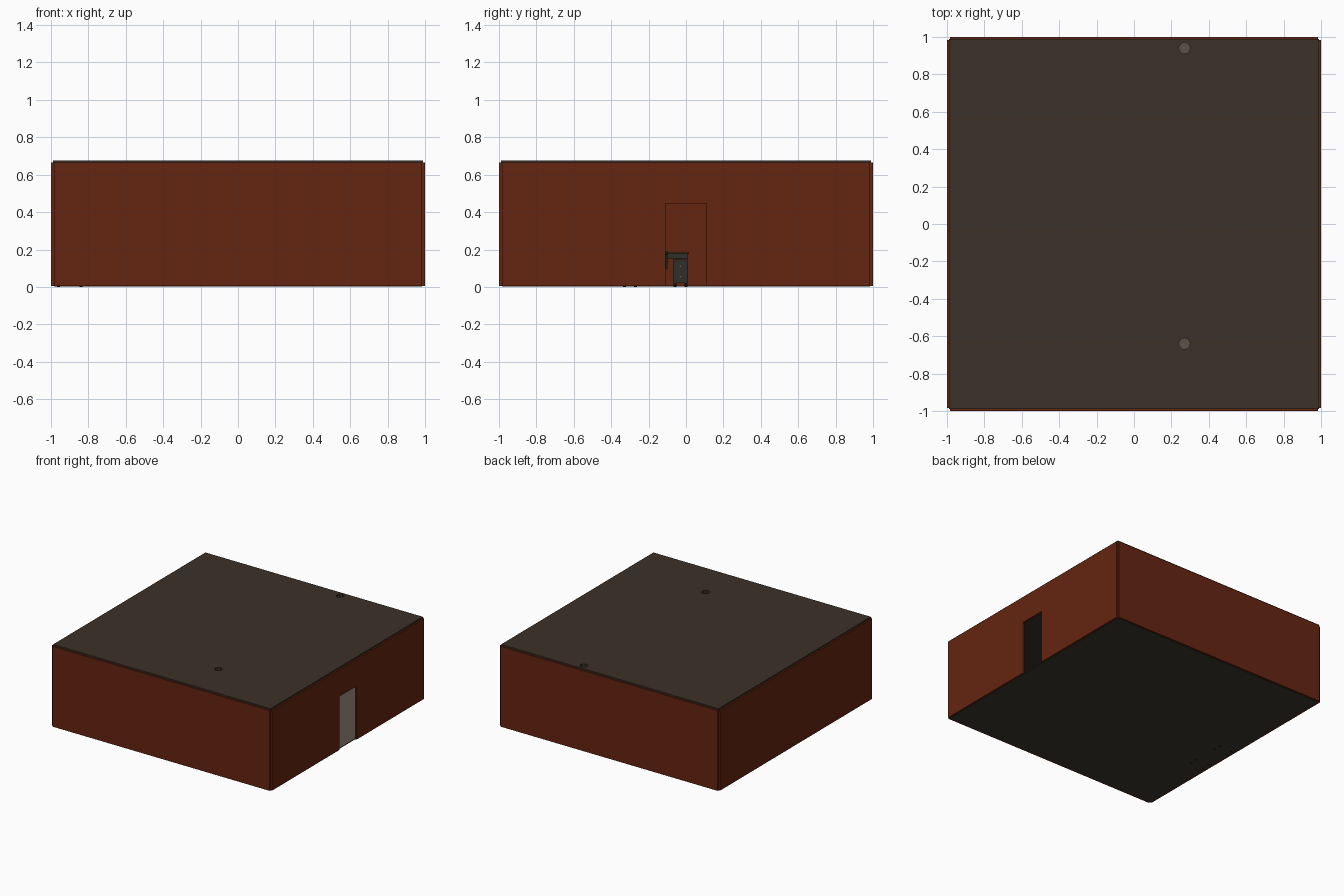
import bpy
import math
from mathutils import Vector

cube = bpy.data.objects.get("Cube")
if cube:
    bpy.data.objects.remove(cube, do_unlink=True)


def material(name, rgb):
    m = bpy.data.materials.new(name)
    m.use_nodes = True
    m.diffuse_color = (*rgb, 1)
    bsdf = next(n for n in m.node_tree.nodes if n.type == 'BSDF_PRINCIPLED')
    bsdf.inputs["Base Color"].default_value = (*rgb, 1)
    bsdf.inputs["Roughness"].default_value = 0.8
    return m


brick = material("brick_red", (0.13, 0.018, 0.005))
roofing = material("dark_brown_roof", (0.045, 0.031, 0.021))
boards = material("grey_brown_floor", (0.105, 0.085, 0.068))
underside = material("dark_underside", (0.045, 0.039, 0.029))
metal = material("dark_grey_metal", (0.03, 0.028, 0.024))
fabric = material("black_fabric", (0.012, 0.012, 0.011))
knob_mat = material("light_metal", (0.13, 0.12, 0.11))


def box(name, lo, hi, mat, bevel=0):
    """Box between two opposite corners."""
    lo, hi = Vector(lo), Vector(hi)
    bpy.ops.mesh.primitive_cube_add(size=1, location=(lo + hi) / 2)
    ob = bpy.context.object
    ob.name = name
    ob.scale = hi - lo
    bpy.ops.object.transform_apply(location=False, rotation=False, scale=True)
    ob.data.materials.append(mat)
    if bevel:
        mod = ob.modifiers.new("soft_edges", 'BEVEL')
        mod.width, mod.segments = bevel, 2
    return ob


def cylinder(name, at, radius, depth, mat, sides=12, rot=(0, 0, 0)):
    bpy.ops.mesh.primitive_cylinder_add(vertices=sides, radius=radius, depth=depth,
                                        location=at, rotation=rot)
    ob = bpy.context.object
    ob.name = name
    ob.data.materials.append(mat)
    bpy.ops.object.shade_smooth_by_angle()
    return ob


def cut(target, cutter):
    mod = target.modifiers.new("opening", 'BOOLEAN')
    mod.operation, mod.solver, mod.object = 'DIFFERENCE', 'EXACT', cutter
    bpy.context.view_layer.objects.active = target
    bpy.ops.object.modifier_apply(modifier=mod.name)
    bpy.data.objects.remove(cutter, do_unlink=True)


# Shell: four wall slabs that stop short of each other at the corners
IN, LOW, TOP = 0.985, 0.006, 0.665
box("front_wall", (-IN, -1, LOW), (IN, -IN, TOP), brick)
box("back_wall", (-IN, IN, LOW), (IN, 1, TOP), brick)
box("right_wall", (-1, -IN, LOW), (-IN, IN, TOP), brick)
door_wall = box("left_wall", (IN, -IN, LOW), (1, IN, TOP), brick)
cut(door_wall, box("doorway", (0.9, -0.11, -0.1), (1.1, 0.11, 0.445), brick))

# Floor with a darker underside
floor = box("floor", (-IN, -IN, 0.003), (IN, IN, 0.009), boards)
floor.data.materials.append(underside)
for face in floor.data.polygons:
    face.material_index = 0 if face.normal.z > 0.5 else 1

# Roof slab with two vent holes
R = 0.988
roof = box("roof", (-R, -R, 0.645), (R, R, 0.677), roofing)
for y in (0.94, -0.64):
    cut(roof, cylinder("vent_hole", (0.27, y, 0.66), 0.03, 0.2, roofing, 9))

# Desk: two pedestals on feet, a drawer row and a top
FRONT, BACK = -0.83, -0.97
for side, y0 in (("right", -0.34), ("left", -0.07)):
    y1 = y0 + 0.08
    mid = (y0 + y1) / 2
    box(side + "_pedestal", (BACK, y0, 0.02), (FRONT, y1, 0.148), metal)
    for x in (BACK + 0.01, FRONT - 0.01):
        for y in (y0 + 0.01, y1 - 0.01):
            cylinder(side + "_desk_foot", (x, y, 0.011), 0.008, 0.022, fabric, 8)
    for z in (0.055, 0.11):
        box(side + "_drawer", (FRONT, y0 + 0.006, z - 0.024),
            (FRONT + 0.003, y1 - 0.006, z + 0.024), metal)
        cylinder(side + "_drawer_knob", (FRONT + 0.005, mid, z), 0.004, 0.008,
                 knob_mat, 8, (0, math.pi / 2, 0))
box("desk_apron", (BACK, -0.34, 0.15), (FRONT, 0.01, 0.175), metal)
box("desk_top", (BACK - 0.01, -0.346, 0.175), (FRONT + 0.01, 0.016, 0.185), metal)

# Swivel chair in front of the desk
cx, cy = -0.75, -0.16
for i in range(5):
    a = i * math.tau / 5 + math.pi
    c, s = math.cos(a), math.sin(a)
    arm = box("chair_base_arm", (-0.025, -0.005, -0.004), (0.025, 0.005, 0.004), metal)
    arm.location = (cx + c * 0.024, cy + s * 0.024, 0.025)
    arm.rotation_euler.z = a
    cylinder("chair_caster", (cx + c * 0.045, cy + s * 0.045, 0.016), 0.007, 0.008,
             fabric, 10, (math.pi / 2, 0, a))
cylinder("chair_column", (cx, cy, 0.06), 0.007, 0.08, metal)
box("chair_seat", (cx - 0.05, cy - 0.048, 0.095), (cx + 0.05, cy + 0.048, 0.112), fabric, 0.006)
box("chair_back", (cx + 0.042, cy - 0.045, 0.12), (cx + 0.055, cy + 0.045, 0.23), fabric, 0.005)
box("chair_spine", (cx + 0.044, cy - 0.008, 0.1), (cx + 0.052, cy + 0.008, 0.13), metal)
for side, s in (("left", 1), ("right", -1)):
    y = cy + s * 0.056
    box(side + "_armrest", (cx - 0.035, y - 0.009, 0.172), (cx + 0.035, y + 0.009, 0.19),
        fabric, 0.004)
    box(side + "_armrest_post", (cx - 0.008, y - 0.005, 0.095), (cx + 0.008, y + 0.005, 0.175),
        fabric)
    box(side + "_armrest_bracket", (cx - 0.008, cy + s * 0.03 - 0.025, 0.092),
        (cx + 0.008, cy + s * 0.03 + 0.025, 0.1), metal)
